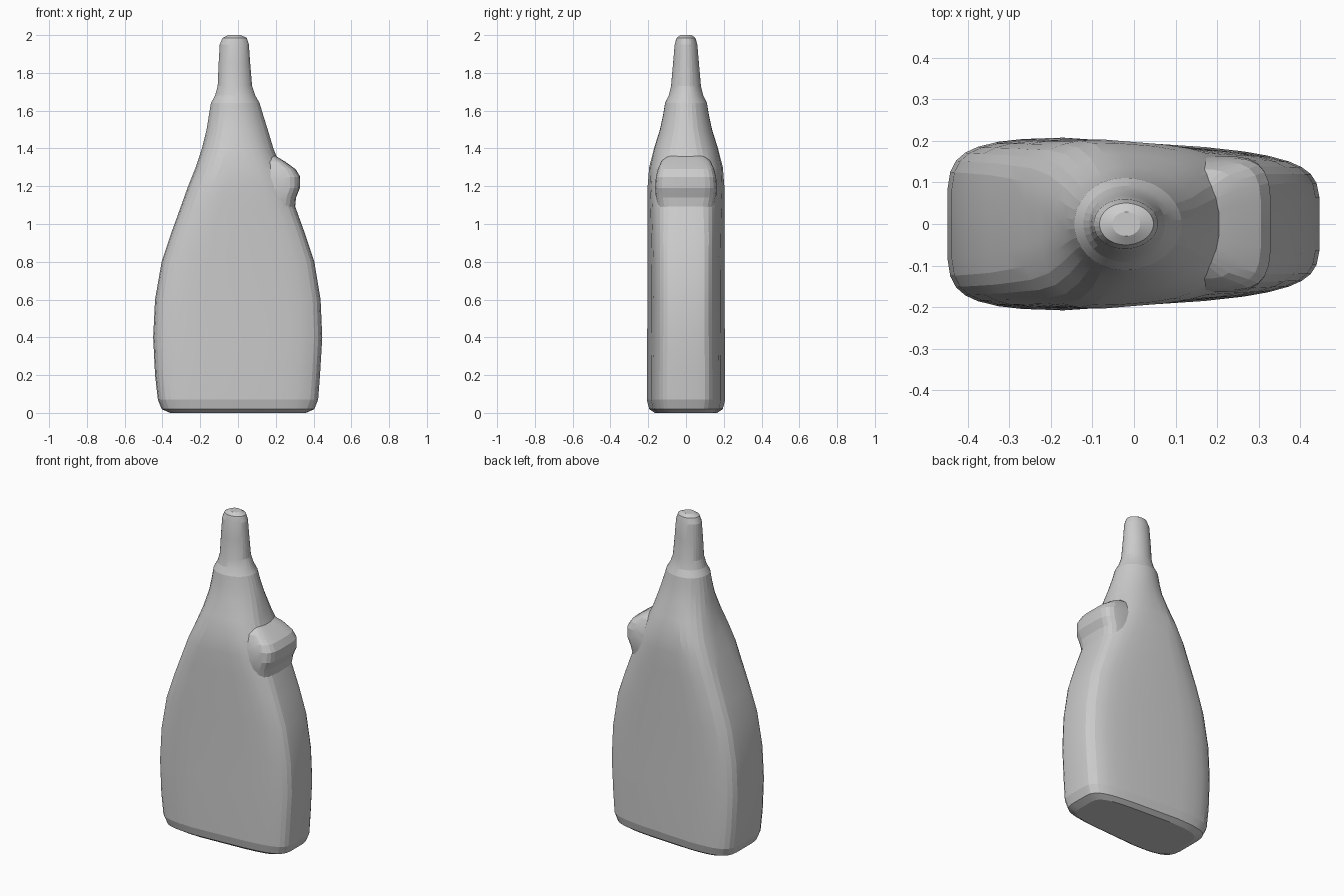
import bpy, bmesh
from math import sin, cos, pi, copysign


def spow(v, e):
    return copysign(abs(v) ** e, v)


def loft(name, sections, sides, taper=0.0):
    """Skin rounded-rectangle sections: (z, left x, right x, half depth, squareness)."""
    bm = bmesh.new()
    rings = []
    for z, x0, x1, d, n in sections:
        cx, w = (x0 + x1) / 2, (x1 - x0) / 2
        ring = []
        for i in range(sides):
            a = 2 * pi * (i + 0.5) / sides
            u, v = spow(cos(a), 2 / n), spow(sin(a), 2 / n)
            x = cx + w * u
            # the handle side (+x) is slimmer than the back side
            y = d * v * (1 - taper * max(0, x + 0.1) / 0.55)
            ring.append(bm.verts.new((x, y, z)))
        rings.append(ring)
    for a, b in zip(rings, rings[1:]):
        for i in range(sides):
            j = (i + 1) % sides
            bm.faces.new((a[i], a[j], b[j], b[i]))
    bm.faces.new(rings[0][::-1])
    bm.faces.new(rings[-1])
    bmesh.ops.recalc_face_normals(bm, faces=bm.faces)
    me = bpy.data.meshes.new(name)
    bm.to_mesh(me)
    bm.free()
    ob = bpy.data.objects.new(name, me)
    bpy.context.collection.objects.link(ob)
    return ob


# Bottle body, collar and nozzle in one skin
bottle = loft("bottle", [
    (0.00, -0.36, 0.36, 0.165, 5),
    (0.02, -0.405, 0.405, 0.195, 5),
    (0.07, -0.425, 0.425, 0.208, 5),
    (0.20, -0.44, 0.435, 0.208, 5),
    (0.40, -0.45, 0.447, 0.206, 5),
    (0.60, -0.44, 0.438, 0.204, 5),
    (0.80, -0.405, 0.405, 0.204, 4.8),
    (0.95, -0.355, 0.355, 0.204, 4.5),
    (1.08, -0.308, 0.308, 0.204, 4.0),
    (1.20, -0.265, 0.265, 0.206, 3.5),
    (1.30, -0.225, 0.228, 0.200, 2.9),
    (1.40, -0.192, 0.188, 0.175, 2.4),
    (1.50, -0.167, 0.158, 0.143, 2.1),
    (1.58, -0.154, 0.133, 0.125, 2),
    (1.64, -0.144, 0.115, 0.115, 2),
    (1.68, -0.122, 0.092, 0.095, 2),
    (1.73, -0.108, 0.075, 0.082, 2),
    (1.85, -0.103, 0.065, 0.071, 2),
    (1.95, -0.097, 0.058, 0.062, 2),
    (1.985, -0.083, 0.047, 0.052, 2),
    (2.00, -0.052, 0.015, 0.030, 2),
], 32, taper=0.22)

# Bulging thumb knob on the right shoulder
knob = loft("thumb_knob", [
    (1.02, 0.05, 0.285, 0.130, 3.5),
    (1.08, 0.05, 0.302, 0.150, 3.5),
    (1.14, 0.05, 0.308, 0.160, 3.8),
    (1.19, 0.05, 0.328, 0.164, 4),
    (1.25, 0.05, 0.330, 0.160, 4),
    (1.29, 0.05, 0.306, 0.150, 4),
    (1.33, 0.05, 0.250, 0.132, 4),
    (1.36, 0.05, 0.200, 0.100, 4),
], 24)

# Fuse the knob into the bottle
mod = bottle.modifiers.new("fuse_knob", "BOOLEAN")
mod.operation = "UNION"
mod.solver = "EXACT"
mod.object = knob
bpy.context.view_layer.objects.active = bottle
bottle.select_set(True)
bpy.ops.object.modifier_apply(modifier=mod.name)
bpy.data.objects.remove(knob)
bpy.ops.object.shade_smooth_by_angle(angle=0.2)
